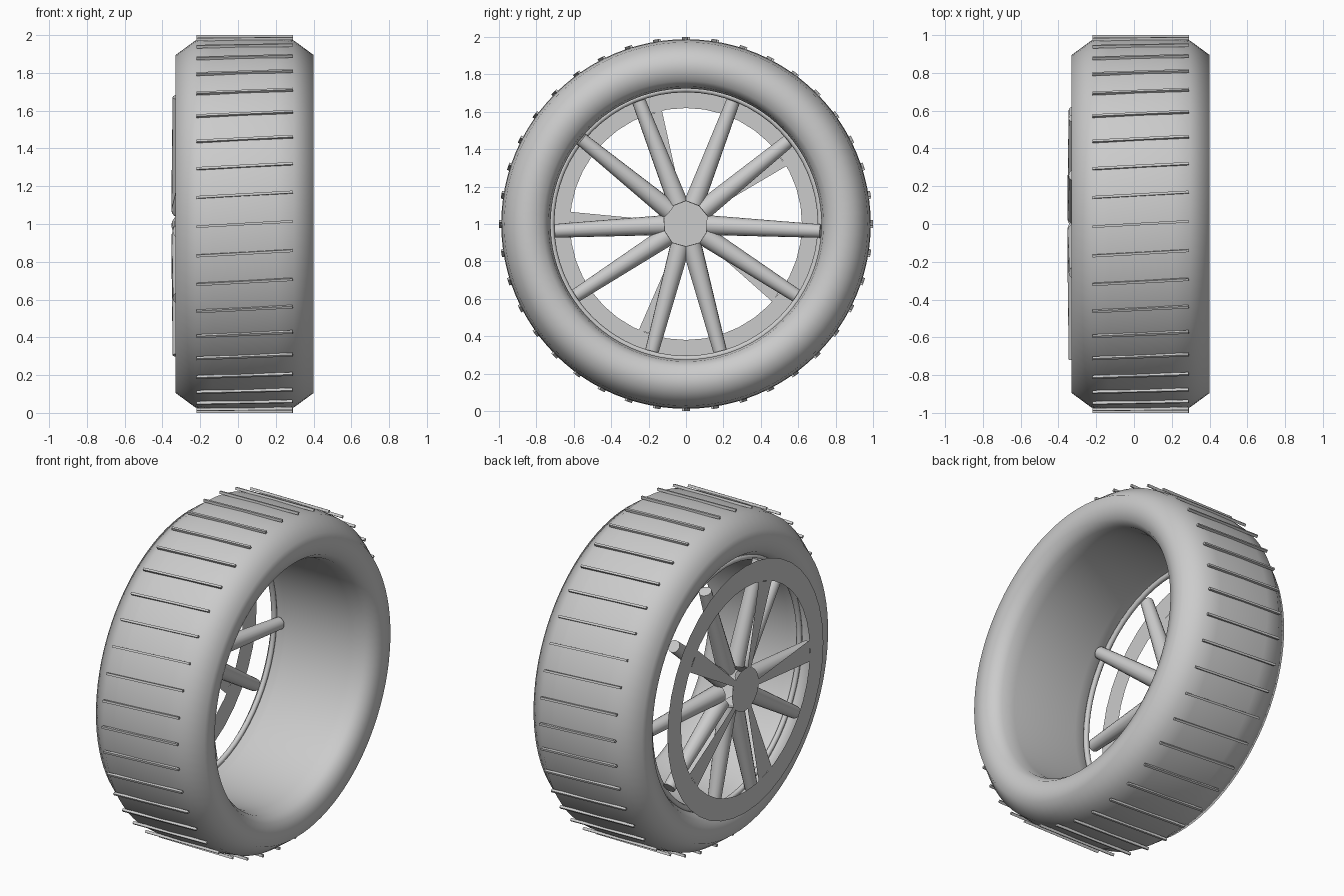
import bpy, bmesh, math
from mathutils import Matrix, Vector

cube = bpy.data.objects.get("Cube")
if cube:
    bpy.data.objects.remove(cube, do_unlink=True)

grey = bpy.data.materials.new("plain_grey")
grey.use_nodes = True
colour = (0.6, 0.6, 0.6, 1)
grey.diffuse_color = colour
grey.node_tree.nodes["Principled BSDF"].inputs["Base Color"].default_value = colour


def finish(name, bm, smooth=None):
    """Turn a bmesh built around the axle into a wheel part."""
    bmesh.ops.recalc_face_normals(bm, faces=bm.faces)
    mesh = bpy.data.meshes.new(name)
    bm.to_mesh(mesh)
    bm.free()
    mesh.materials.append(grey)
    obj = bpy.data.objects.new(name, mesh)
    obj.location.z = 1
    bpy.context.collection.objects.link(obj)
    if smooth:
        bpy.ops.object.select_all(action="DESELECT")
        obj.select_set(True)
        bpy.context.view_layer.objects.active = obj
        bpy.ops.object.shade_smooth_by_angle(angle=math.radians(smooth))
    return obj


def around(x, radius, degrees):
    a = math.radians(degrees)
    return Vector((x, radius * math.cos(a), radius * math.sin(a)))


def lathe(name, profile, steps, smooth):
    """Sweep a closed (x, radius) profile about the axle."""
    bm = bmesh.new()
    rings = [[bm.verts.new(around(x, r, 360 * i / steps)) for x, r in profile]
             for i in range(steps)]
    n = len(profile)
    for i, ring in enumerate(rings):
        after = rings[(i + 1) % steps]
        for j in range(n):
            k = (j + 1) % n
            bm.faces.new((ring[j], ring[k], after[k], after[j]))
    return finish(name, bm, smooth)


# Tyre: nearly flat tread, sloped shoulders and a broad inner wall
middle = 0.035
half = [(0.17, 0.985), (0.26, 0.972), (0.365, 0.895), (0.363, 0.82),
        (0.345, 0.765), (0.30, 0.735), (0.22, 0.724)]
tyre_profile = [(middle, 0.988)] + [(middle + x, r) for x, r in half]
tyre_profile += [(middle - x, r) for x, r in reversed(half)]
lathe("tyre", tyre_profile, 96, 80)

# Thin ring that holds the spoke ends
ring_profile = [(-0.26 + 0.016 * math.cos(t * math.pi / 4),
                 0.72 + 0.016 * math.sin(t * math.pi / 4)) for t in range(8)]
lathe("rim_ring", ring_profile, 64, 60)

# Thin tread bars, slightly skewed across the tyre
bm = bmesh.new()
for i in range(40):
    place = (Matrix.Rotation(math.radians(9 * i), 4, "X")
             @ Matrix.Translation((middle, 0, 0.992))
             @ Matrix.Rotation(math.radians(3.2), 4, "Z")
             @ Matrix.Diagonal((0.51, 0.013, 0.015, 1)))
    bmesh.ops.create_cube(bm, size=1, matrix=place)
finish("tread_bars", bm)

# Round spokes in five pairs, thicker towards the hub; two lean inwards
bm = bmesh.new()
for pair in range(5):
    for side in (-21, 21):
        leaning = (pair, side) in ((1, -21), (4, -21))
        rim_x = -0.225 if leaning else -0.31
        start = around(-0.30, 0.115, 90 + 72 * pair + side)
        end = around(rim_x, 0.72, 90 + 72 * pair + side)
        along = end - start
        place = (Matrix.Translation((start + end) / 2)
                 @ along.to_track_quat("Z", "Y").to_matrix().to_4x4())
        bmesh.ops.create_cone(bm, cap_ends=True, segments=16, radius1=0.053,
                              radius2=0.036, depth=along.length, matrix=place)
finish("spokes", bm, 40)

# Flat sheet cover: hub disc, outer ring and five tapered arms
cover_x = -0.40
bm = bmesh.new()
bm.faces.new([bm.verts.new(around(cover_x, 0.128, 360 * i / 32)) for i in range(32)])
finish("hub_disc", bm)

bm = bmesh.new()
steps = 40
inner, outer = ([bm.verts.new(around(cover_x, r, 360 * i / steps)) for i in range(steps)]
                for r in (0.62, 0.75))
for i in range(steps):
    j = (i + 1) % steps
    bm.faces.new((inner[i], inner[j], outer[j], outer[i]))
finish("cover_ring", bm)

bm = bmesh.new()
for i in range(5):
    arm = 36 + 72 * i
    corners = [(0.125, -8), (0.62, -6), (0.62, 6), (0.125, 8)]
    bm.faces.new([bm.verts.new(around(cover_x, r, arm + a)) for r, a in corners])
finish("cover_arms", bm)
